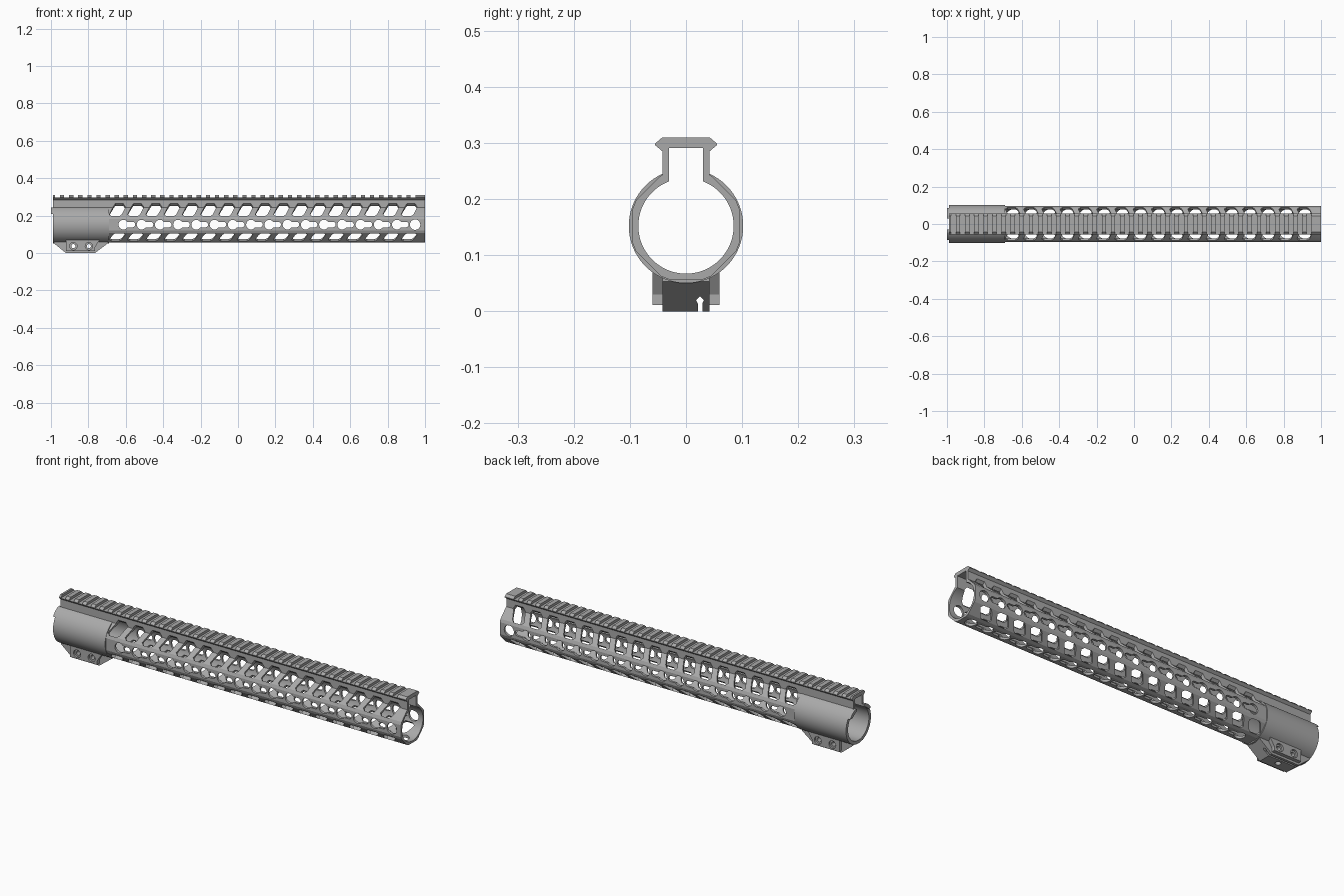
import bpy, bmesh, math
from math import sin, cos, radians, pi

cube = bpy.data.objects.get("Cube")
if cube:
    bpy.data.objects.remove(cube, do_unlink=True)

AXIS_Z = 0.152      # height of the tube axis
BORE = 0.085        # inner radius
PITCH = 0.0975      # spacing of the openings
COUNT = 17

metal = bpy.data.materials.new("metal_grey")
metal.use_nodes = True
GREY = (0.40, 0.40, 0.40, 1)
metal.diffuse_color = GREY
bsdf = next(n for n in metal.node_tree.nodes if n.type == 'BSDF_PRINCIPLED')
bsdf.inputs["Base Color"].default_value = GREY
bsdf.inputs["Roughness"].default_value = 0.6


def prism(bm, points, place, a, b):
    """Extrude a 2D outline between depths a and b; place maps (u, v, depth) to 3D."""
    ends = [[bm.verts.new(place(u, v, d)) for u, v in points] for d in (a, b)]
    bm.faces.new(ends[0][::-1])
    bm.faces.new(ends[1])
    n = len(points)
    for i in range(n):
        j = (i + 1) % n
        bm.faces.new((ends[0][i], ends[0][j], ends[1][j], ends[1][i]))


def finish(bm, name):
    bmesh.ops.recalc_face_normals(bm, faces=bm.faces)
    mesh = bpy.data.meshes.new(name)
    bm.to_mesh(mesh)
    bm.free()
    mesh.materials.append(metal)
    ob = bpy.data.objects.new(name, mesh)
    bpy.context.collection.objects.link(ob)
    return ob


def cut(ob, *cutters):
    for c in cutters:
        c.hide_render = True
        m = ob.modifiers.new("cut", 'BOOLEAN')
        m.operation, m.solver, m.object = 'DIFFERENCE', 'EXACT', c
        bpy.context.view_layer.objects.active = ob
        bpy.ops.object.modifier_apply(modifier=m.name)


def along_x(u, v, d):
    return (d, u, v)


def along_y(u, v, d):
    return (u, d, v)


def along_z(u, v, d):
    return (u, v, d)


def box(bm, x0, x1, y0, y1, z0, z1):
    prism(bm, [(x0, z0), (x1, z0), (x1, z1), (x0, z1)], along_y, y0, y1)


def circle(cx, cy, r, n=20):
    return [(cx + r * cos(2 * pi * i / n), cy + r * sin(2 * pi * i / n)) for i in range(n)]


def mirrored(half):
    return half + [(-y, z) for y, z in reversed(half)]


def arc(radius, angles):
    return [(radius * cos(radians(a)), AXIS_Z + radius * sin(radians(a))) for a in angles]


# Cross-sections: top rail and neck above a tube
RAIL = [(0.042, 0.31), (0.055, 0.299), (0.055, 0.296), (0.042, 0.285)]
flat_angles = [k * 45 + s for k in (1, 0, -1) for s in (18, -18)] + [-72]
body_half = RAIL + [(0.042, 0.243)] + arc(0.1, flat_angles)
collar_half = RAIL + arc(0.102, [65.7 - i * 155 / 30 for i in range(30)])
bore_half = [(0.03, 0.291)] + arc(BORE, [69.3 - i * 159 / 30 for i in range(30)])


def solid(name, half, x0, x1):
    bm = bmesh.new()
    prism(bm, mirrored(half), along_x, x0, x1)
    return finish(bm, name)


handguard = solid("handguard_tube", body_half, -0.69, 1.0)
collar = solid("clamp_collar", collar_half, -1.0, -0.69)
bore = solid("bore_cutter", bore_half, -1.1, 1.1)

# Cross grooves of the top rail
bm = bmesh.new()
for k in range(40):
    x = -0.965 + k * PITCH / 2
    box(bm, x - 0.0128, x + 0.0128, -0.08, 0.08, 0.297, 0.33)
grooves = finish(bm, "groove_cutter")

# Openings along the tube
bm = bmesh.new()


def radial(angle):
    a = radians(angle)
    s = -1 if cos(a) < -0.1 else 1
    return lambda u, v, d: (u, d * cos(a) - s * v * sin(a), AXIS_Z + d * sin(a) + s * v * cos(a))


def window(x, low, high, lean=0.01, w=0.033, c=0.012):
    """Slanted window with clipped corners."""
    return [(x - lean - w + c, low), (x - lean + w - c, low), (x - lean + w, low + c),
            (x + lean + w, high - c), (x + lean + w - c, high), (x + lean - w + c, high),
            (x + lean - w, high - c), (x - lean - w, low + c)]


def keyhole(x, tail):
    """Round hole with a narrower slot running forward."""
    if not tail:
        return circle(x, 0, 0.028)
    big = [(x + 0.026 * cos(radians(a)), 0.026 * sin(radians(a))) for a in range(36, 325, 18)]
    end = [(x + 0.048 + 0.015 * cos(radians(a)), 0.015 * sin(radians(a))) for a in range(-90, 91, 30)]
    return big + end


for k in range(COUNT):
    wx = -0.645 + k * PITCH
    for angle in (45, 135):
        prism(bm, window(wx, -0.03, 0.05), radial(angle), 0.06, 0.13)
    for angle in (-45, 225):
        prism(bm, window(wx, -0.03, 0.03), radial(angle), 0.065, 0.13)
    for angle in (0, 180, 270):
        prism(bm, keyhole(-0.613 + k * PITCH, k < COUNT - 1), radial(angle), 0.075, 0.13)
openings = finish(bm, "opening_cutter")

# Rear edge steps, leaving two locating tabs
bm = bmesh.new()
box(bm, -1.1, -0.988, -0.2, 0.2, -0.1, 0.208)
box(bm, -1.1, -0.988, -0.2, 0.2, 0.243, 0.4)
rear_steps = finish(bm, "rear_step_cutter")

cut(handguard, bore, grooves, openings)
cut(collar, bore, grooves, rear_steps)

# Clamp block below the collar, with bolt wings on both sides
bm = bmesh.new()
prism(bm, [(-0.985, 0.06), (-0.985, 0.053), (-0.92, 0), (-0.765, 0), (-0.695, 0.053), (-0.695, 0.06)],
      along_y, -0.042, 0.042)
block = finish(bm, "clamp_block")
wings = []
for side, name in ((1, "left_clamp_wing"), (-1, "right_clamp_wing")):
    bm = bmesh.new()
    prism(bm, [(-0.92, 0.011), (-0.765, 0.011), (-0.765, 0.03), (-0.74, 0.07), (-0.92, 0.07)],
          along_y, side * 0.0415, side * 0.06)
    wings.append(finish(bm, name))

# Bolt holes, counterbores, split and underside hole
BOLTS = (-0.88, -0.797)
bm = bmesh.new()
for x in BOLTS:
    prism(bm, circle(x, 0.037, 0.011), along_y, -0.1, 0.1)
bolt_holes = finish(bm, "bolt_hole_cutter")
bm = bmesh.new()
for x in BOLTS:
    for side in (1, -1):
        prism(bm, circle(x, 0.037, 0.02), along_y, side * 0.05, side * 0.1)
counterbores = finish(bm, "counterbore_cutter")
bm = bmesh.new()
prism(bm, [(0.021, -0.02), (0.029, -0.02), (0.029, 0.014), (0.032, 0.02), (0.025, 0.027),
           (0.018, 0.02), (0.021, 0.014)], along_x, -1.1, -0.6)
split = finish(bm, "split_cutter")
bm = bmesh.new()
prism(bm, circle(-0.84, -0.005, 0.014), along_z, -0.02, 0.02)
under_hole = finish(bm, "underside_hole_cutter")

cut(block, bolt_holes, split, under_hole)
for wing in wings:
    cut(wing, bolt_holes, counterbores)

# Remove helpers and shade
for helper in (bore, grooves, openings, rear_steps, bolt_holes, counterbores, split, under_hole):
    bpy.data.objects.remove(helper, do_unlink=True)
bpy.ops.object.select_all(action='DESELECT')
for ob in (handguard, collar, block, *wings):
    ob.select_set(True)
    bpy.context.view_layer.objects.active = ob
bpy.ops.object.shade_smooth_by_angle(angle=radians(19))
